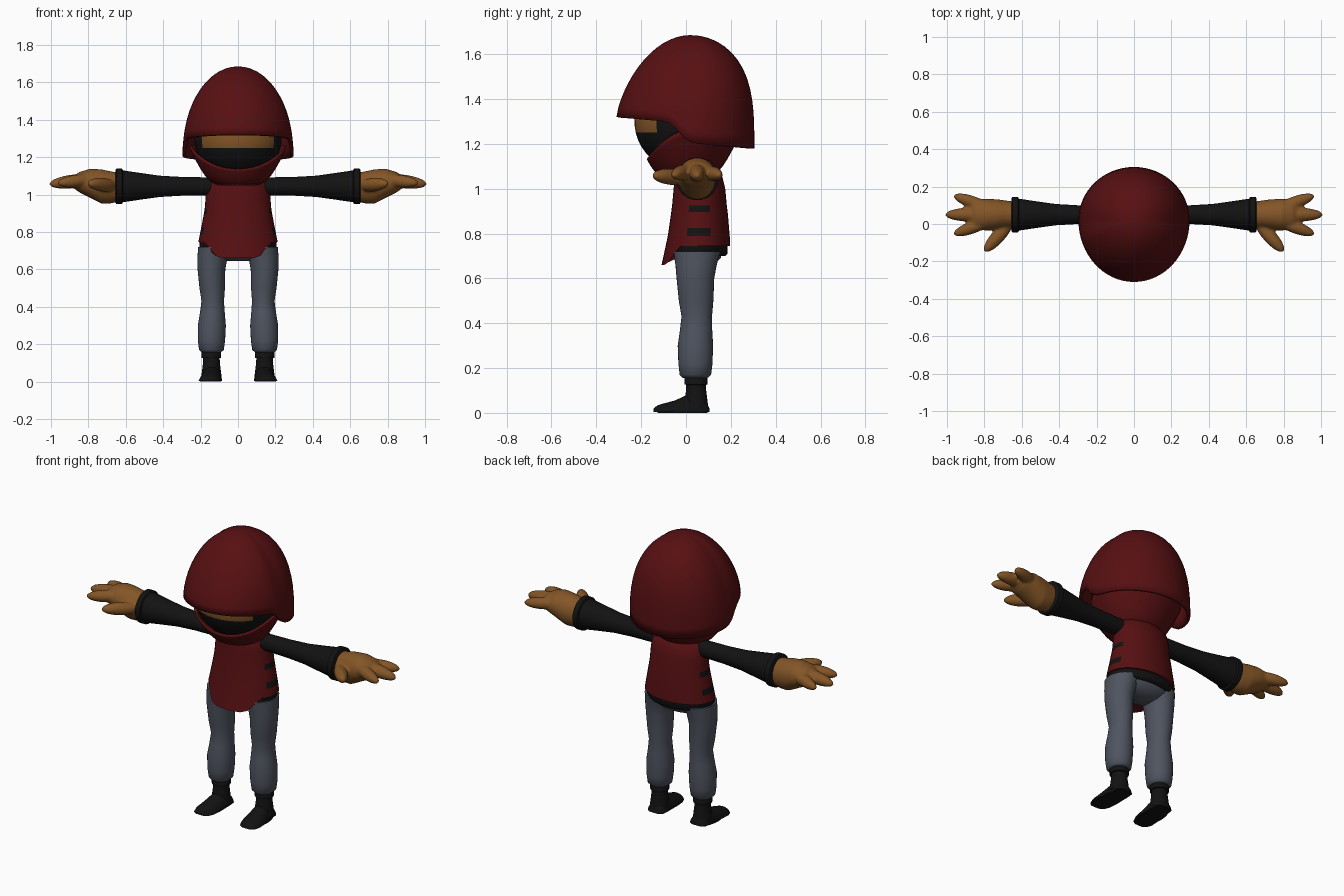
import bpy, bmesh
from math import sin, cos, pi, sqrt
from mathutils import Vector, Matrix

cube = bpy.data.objects.get("Cube")
if cube:
    bpy.data.objects.remove(cube)


def material(name, rgb):
    m = bpy.data.materials.new(name)
    m.use_nodes = True
    m.diffuse_color = (*rgb, 1)
    m.node_tree.nodes["Principled BSDF"].inputs["Base Color"].default_value = (*rgb, 1)
    return m


RED = material("dark_red", (0.095, 0.005, 0.006))
BLACK = material("black", (0.006, 0.006, 0.006))
SKIN = material("tan_skin", (0.23, 0.092, 0.02))
GREY = material("slate_grey", (0.078, 0.088, 0.115))
N = 32


def finish(name, bm, mats, rule=None, angle=50):
    bmesh.ops.remove_doubles(bm, verts=bm.verts, dist=0.0002)
    bmesh.ops.recalc_face_normals(bm, faces=bm.faces)
    if rule:
        for f in bm.faces:
            f.material_index = rule(f.calc_center_median())
    me = bpy.data.meshes.new(name)
    bm.to_mesh(me)
    bm.free()
    ob = bpy.data.objects.new(name, me)
    bpy.context.collection.objects.link(ob)
    for m in mats:
        me.materials.append(m)
    bpy.ops.object.select_all(action='DESELECT')
    ob.select_set(True)
    bpy.context.view_layer.objects.active = ob
    bpy.ops.object.shade_smooth_by_angle(angle=angle * pi / 180)
    return ob


def skin_rings(bm, rings, caps=True):
    loops = [[bm.verts.new(p) for p in r] for r in rings]
    n = len(loops[0])
    for a, b in zip(loops, loops[1:]):
        for i in range(n):
            bm.faces.new((a[i], a[(i + 1) % n], b[(i + 1) % n], b[i]))
    if caps:
        bm.faces.new(loops[0])
        bm.faces.new(loops[-1])


def loft(name, rings, mats, rule=None, caps=True):
    bm = bmesh.new()
    skin_rings(bm, rings, caps)
    return finish(name, bm, mats, rule)


def angles(n=N):
    return [2 * pi * i / n for i in range(n)]


def flat_ring(x, y, z, rx, ry):
    return [(x + rx * cos(a), y + ry * sin(a), z) for a in angles()]


def blend(table, v):
    for (a, p), (b, q) in zip(table, table[1:]):
        if v <= b:
            return p + (q - p) * max(0, (v - a) / (b - a))
    return table[-1][1]


# Helmet: dome with a stepped rim, deeper behind
RIM = [(-0.31, 1.32), (-0.09, 1.3), (-0.06, 1.285), (0, 1.215), (0.06, 1.2), (0.31, 1.178)]


def helmet_point(a, s):
    c, d = cos(a), sin(a)
    ry = 0.285 if d > 0 else 0.33
    power = 2 + (1.2 if d > 0 else -0.6 * -1 * -1) * abs(d)
    low = blend(RIM, 0.02 + ry * d)
    r = sqrt(max(0, 1 - s ** power))
    return (0.297 * c * r, 0.02 + ry * d * r, low + (1.685 - low) * s)


levels = [sin(pi / 2 * i / 14) for i in range(15)]
helmet = loft("helmet", [[helmet_point(a, s) for a in angles(64)] for s in levels],
              [RED], caps=False)
shell = helmet.modifiers.new("thickness", 'SOLIDIFY')
shell.thickness = 0.018
shell.offset = -1

# Face with bare eye strip above a dark mask
face_rings = []
for i in range(13):
    z = 1.1 + 0.03 * i
    k = 0.22 * sqrt(max(0, 1 - ((z - 1.3) / 0.22) ** 2))
    face_rings.append(flat_ring(0, -0.01, z, k * 1.06, k))
loft("face_and_mask", face_rings, [BLACK, SKIN],
     lambda c: int(c.z > 1.25 and abs(c.x) < 0.2 and c.y < 0))


# Hood: bowl around the jaw, scooped out in front
def hood_point(a, k):
    f = max(0, -sin(a))
    top = 1.26 - 0.125 * f ** 1.5
    grow = k ** 0.6
    rx = 0.11 + 0.145 * grow
    ry = (0.1 + 0.07 * grow) if sin(a) < 0 else (0.1 + 0.14 * grow)
    ry += (rx - ry) * (1 - abs(sin(a))) * 0.5
    return (rx * cos(a), ry * sin(a), 1.055 + (top - 1.055) * k)


hood = loft("hood", [[hood_point(a, i / 8) for a in angles(48)] for i in range(9)],
            [RED], caps=False)
lip = hood.modifiers.new("thickness", 'SOLIDIFY')
lip.thickness = 0.012
lip.offset = 0


# Tunic with dark side slits and a long front flap
def hem_ring():
    pts = []
    for a in angles():
        t = min(1, max(0, (-sin(a) - 0.55) / 0.37))
        drop = t * t * (3 - 2 * t)
        pts.append((0.212 * cos(a), 0.055 + (0.142 + 0.022 * drop) * sin(a),
                    0.745 - 0.085 * drop))
    return pts


TUNIC = [(0.79, 0.057, 0.203, 0.138), (0.825, 0.058, 0.196, 0.134),
         (0.895, 0.06, 0.183, 0.126), (0.925, 0.06, 0.178, 0.122),
         (1.0, 0.06, 0.172, 0.115), (1.06, 0.055, 0.165, 0.105),
         (1.085, 0.05, 0.14, 0.09), (1.1, 0.04, 0.09, 0.07)]


def slit(c):
    band = 0.79 < c.z < 0.825 or 0.895 < c.z < 0.925
    return int(band and abs(c.y - 0.055) < 0.05)


loft("tunic", [hem_ring()] + [flat_ring(0, y, z, rx, ry) for z, y, rx, ry in TUNIC],
     [RED, BLACK], slit)

# Belt and hips
loft("belt", [flat_ring(0, 0.05, z, r, r - 0.07)
              for z, r in [(0.7, 0.195), (0.71, 0.205), (0.75, 0.205)]], [BLACK])
loft("hips", [flat_ring(0, 0.05, z, rx, ry) for z, rx, ry in
              [(0.645, 0.06, 0.04), (0.66, 0.13, 0.075), (0.69, 0.19, 0.105),
               (0.73, 0.2, 0.115)]], [GREY])

LEG = [(0.155, 0.142, 0.04, 0.05, 0.055), (0.17, 0.142, 0.042, 0.066, 0.07),
       (0.22, 0.142, 0.042, 0.073, 0.076), (0.3, 0.14, 0.042, 0.075, 0.079),
       (0.37, 0.137, 0.045, 0.066, 0.072), (0.43, 0.135, 0.048, 0.06, 0.068),
       (0.5, 0.138, 0.045, 0.068, 0.077), (0.6, 0.142, 0.042, 0.074, 0.084),
       (0.66, 0.137, 0.045, 0.08, 0.092), (0.72, 0.125, 0.048, 0.088, 0.105)]
SOCK = [(0.02, 0.055), (0.1, 0.045), (0.125, 0.044), (0.127, 0.052),
        (0.155, 0.052), (0.165, 0.045)]
FOOT = [(0.105, 0.14, 0.03, 0.02), (0.09, 0.14, 0.05, 0.05), (0.04, 0.14, 0.054, 0.09),
        (0, 0.142, 0.056, 0.078), (-0.05, 0.146, 0.061, 0.055),
        (-0.1, 0.15, 0.06, 0.042), (-0.13, 0.152, 0.048, 0.032),
        (-0.145, 0.154, 0.025, 0.018)]
ARM = [(0.12, 0.045), (0.17, 0.048), (0.3, 0.05), (0.42, 0.057), (0.52, 0.071),
       (0.615, 0.085), (0.62, 0.095), (0.65, 0.095), (0.656, 0.085), (0.656, 0.07)]
PALM = [(0.64, 1.04, 0.07, 0.078), (0.68, 1.038, 0.075, 0.086),
        (0.73, 1.043, 0.082, 0.092), (0.79, 1.06, 0.085, 0.078),
        (0.85, 1.066, 0.08, 0.054), (0.88, 1.066, 0.06, 0.03)]
# Finger start, tip and radius
FINGERS = [((0.76, 0.08, 1.075), (0.965, 0.152, 1.06), 0.034),
           ((0.76, 0.05, 1.085), (1.01, 0.05, 1.055), 0.037),
           ((0.76, 0.02, 1.085), (0.965, -0.055, 1.06), 0.034),
           ((0.65, 0.02, 1.045), (0.8, -0.148, 1.06), 0.037)]


def arm_ring(s, x, z, ry, rz):
    return [(s * x, 0.05 + ry * cos(a), z + rz * sin(a)) for a in angles()]


for side, s in (("left", 1), ("right", -1)):
    # Leg, sock and shoe
    loft(side + "_trouser_leg", [flat_ring(s * x, y, z, rx, ry)
                                 for z, x, y, rx, ry in LEG], [GREY])
    loft(side + "_sock", [flat_ring(s * 0.142, 0.045, z, r, r) for z, r in SOCK], [BLACK])
    loft(side + "_shoe", [[(s * x + rx * cos(a), y, max(0.004, h * sin(a)))
                           for a in angles()] for y, x, rx, h in FOOT], [BLACK])
    loft(side + "_sole", [flat_ring(s * 0.148, -0.015, z, 0.056, 0.112)
                          for z in (0, 0.01)], [BLACK])
    # Sleeve flaring to a cuff
    loft(side + "_sleeve", [arm_ring(s, x, 1.044, r, r) for x, r in ARM], [BLACK])
    # Hand fused from palm and tapered fingers
    bm = bmesh.new()
    skin_rings(bm, [arm_ring(s, *p) for p in PALM])
    for start, tip, r in FINGERS:
        a, b = (Vector((s * p[0], p[1], p[2])) for p in (start, tip))
        turn = (b - a).to_track_quat('Z', 'Y').to_matrix().to_4x4()
        size = Matrix.Diagonal((r, r, (b - a).length / 2, 1))
        bmesh.ops.create_uvsphere(bm, u_segments=16, v_segments=12, radius=1,
                                  matrix=Matrix.Translation((a + b) / 2) @ turn @ size)
    hand = finish(side + "_hand", bm, [SKIN], angle=180)
    fuse = hand.modifiers.new("fuse", 'REMESH')
    fuse.mode = 'VOXEL'
    fuse.voxel_size = 0.008
    fuse.use_smooth_shade = True
    relax = hand.modifiers.new("relax", 'SMOOTH')
    relax.factor = 0.5
    relax.iterations = 5
